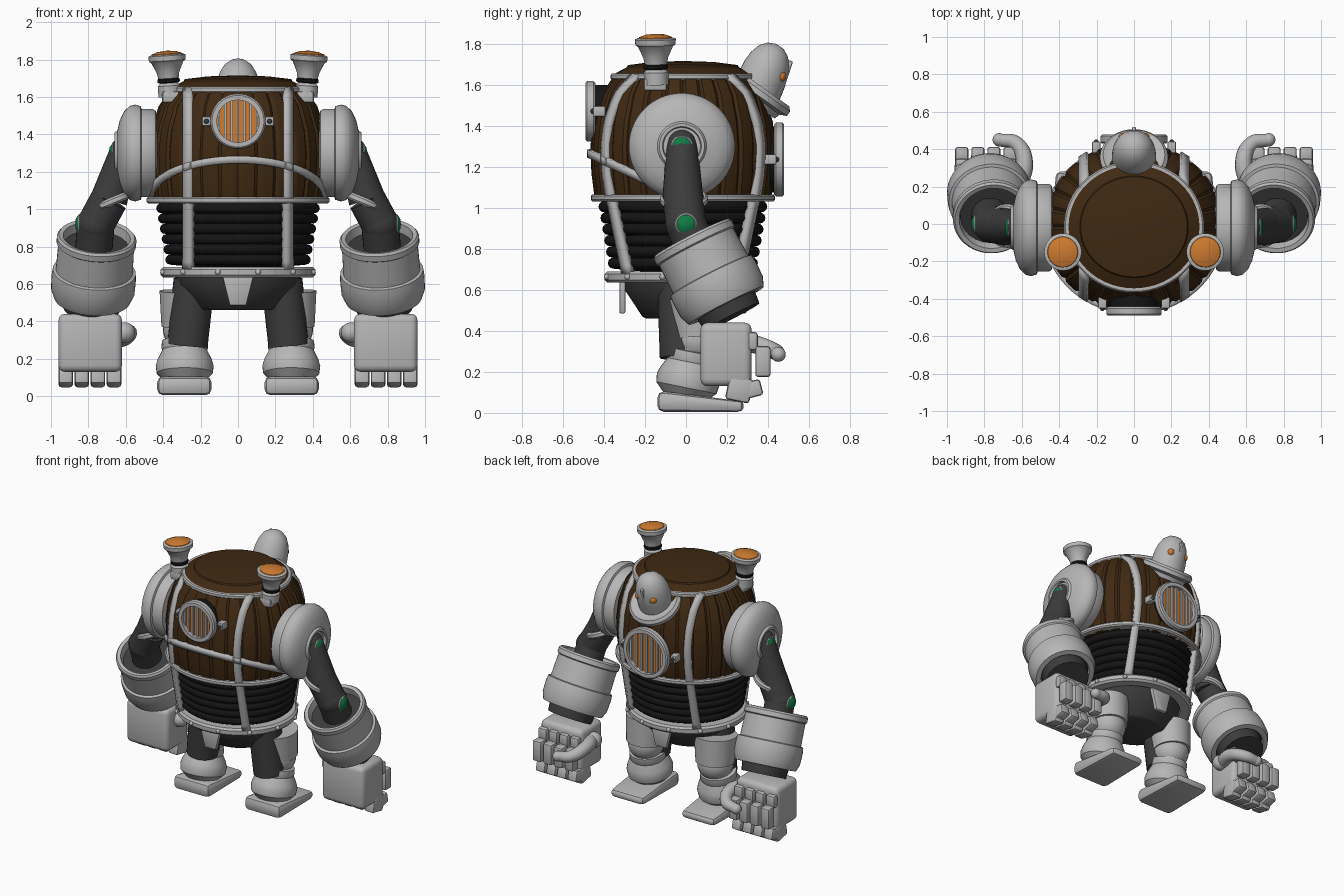
import bpy, bmesh, math
from mathutils import Vector, Matrix

if "Cube" in bpy.data.objects:
    bpy.data.objects.remove(bpy.data.objects["Cube"])


def material(name, rgb):
    m = bpy.data.materials.new(name)
    m.use_nodes = True
    m.diffuse_color = (*rgb, 1)
    b = m.node_tree.nodes["Principled BSDF"]
    b.inputs["Base Color"].default_value = (*rgb, 1)
    b.inputs["Roughness"].default_value = 0.6
    return m


STEEL = material("light steel", (.47, .47, .47))
DARK = material("dark grey", (.045, .045, .045))
BLACK = material("black rubber", (.007, .007, .007))
BROWN = material("dark brown wood", (.05, .022, .006))
ORANGE = material("amber", (.62, .2, .03))
GREEN = material("green", (.006, .2, .06))
CY, RATIO = -.015, .94   # body centre and depth ratio


def finish(name, bm, mat, matrix=None):
    bmesh.ops.remove_doubles(bm, verts=bm.verts, dist=1e-5)
    bmesh.ops.recalc_face_normals(bm, faces=bm.faces)
    me = bpy.data.meshes.new(name)
    bm.to_mesh(me)
    bm.free()
    me.materials.append(mat)
    me.shade_smooth()
    me.set_sharp_from_angle(angle=math.radians(35))
    ob = bpy.data.objects.new(name, me)
    if matrix:
        ob.matrix_world = matrix
    bpy.context.collection.objects.link(ob)
    return ob


def lathe(name, profile, mat, loc=(0, 0, 0), axis=(0, 0, 1), segs=40, sy=1, groove=0):
    """Turn (radius, height) points around an axis; groove sinks every sixth column."""
    bm = bmesh.new()
    cols = []
    for i in range(segs):
        a = math.tau * i / segs
        k = groove if i % 6 == 0 else 0
        cols.append([bm.verts.new((max(r - k, 0) * math.cos(a), max(r - k, 0) * math.sin(a) * sy, h))
                     for r, h in profile])
    for i in range(segs):
        a, b = cols[i - 1], cols[i]
        for j in range(len(profile) - 1):
            bm.faces.new((a[j], b[j], b[j + 1], a[j + 1]))
    bmesh.ops.remove_doubles(bm, verts=bm.verts, dist=1e-5)
    bmesh.ops.dissolve_degenerate(bm, edges=bm.edges, dist=1e-6)
    rot = Vector(axis).to_track_quat('Z', 'Y').to_matrix().to_4x4()
    return finish(name, bm, mat, Matrix.Translation(loc) @ rot)


def ring(name, r, z0, z1, thick, mat, loc=(0, 0, 0), axis=(0, 0, 1), sy=1):
    c = min(thick, z1 - z0) * .25
    prof = [(r - thick, z0), (r - c, z0), (r, z0 + c), (r, z1 - c), (r - c, z1), (r - thick, z1), (r - thick, z0)]
    return lathe(name, prof, mat, loc, axis, 56, sy)


def rod(name, p, q, r1, r2, mat):
    d = Vector(q) - Vector(p)
    return lathe(name, [(0, 0), (r1, 0), (r2, d.length), (0, d.length)], mat, p, d, 28)


def ball(name, c, r, mat):
    bm = bmesh.new()
    bmesh.ops.create_uvsphere(bm, u_segments=24, v_segments=14, radius=r)
    return finish(name, bm, mat, Matrix.Translation(c))


def box(name, c, size, mat, bevel=.01, segs=2, tilt=0, shape=None):
    bm = bmesh.new()
    bmesh.ops.create_cube(bm, size=1)
    for v in bm.verts:
        v.co = Vector(a * b for a, b in zip(v.co, size))
    if bevel:
        bmesh.ops.bevel(bm, geom=bm.edges[:], offset=bevel, segments=segs, profile=.5, affect='EDGES')
    if shape:
        for v in bm.verts:
            shape(v.co)
    return finish(name, bm, mat, Matrix.Translation(c) @ Matrix.Rotation(tilt, 4, 'X'))


def strap(name, pairs, mat):
    bm = bmesh.new()
    rows = [(bm.verts.new(a), bm.verts.new(b)) for a, b in pairs]
    for (a, b), (c, d) in zip(rows, rows[1:]):
        bm.faces.new((a, b, d, c))
    ob = finish(name, bm, mat)
    mod = ob.modifiers.new("thickness", 'SOLIDIFY')
    mod.thickness, mod.offset = .035, 0


# Body barrel, bellows and hoops
BODY = [(.39, .68), (.45, 1.02), (.46, 1.06), (.475, 1.17), (.48, 1.3), (.466, 1.42), (.425, 1.55), (.36, 1.64)]


def radius(z):
    for (r0, z0), (r1, z1) in zip(BODY, BODY[1:]):
        if z <= z1:
            return r0 + (r1 - r0) * (z - z0) / (z1 - z0)
    return BODY[-1][0]


lathe("wooden_barrel", [(0, 1.03), (.45, 1.03)] + BODY[2:], BROWN, (0, CY, 0), segs=168, sy=RATIO, groove=.012)
lathe("barrel_lid", [(.36, 1.63), (.35, 1.655), (.29, 1.685), (.285, 1.695), (.16, 1.71), (0, 1.715)],
      BROWN, (0, CY, 0), segs=56, sy=RATIO)
ribs = [(0, 1.03)]
for i in range(6):
    zc = 1.005 - i * .055
    for k in range(7):
        a = math.pi * k / 6
        ribs.append((radius(zc) - .04 + .03 * math.sin(a), zc + .0275 * math.cos(a)))
lathe("bellows", ribs + [(0, .67)], BLACK, (0, CY, 0), segs=56, sy=RATIO)
ring("top_hoop", .375, 1.622, 1.655, .04, STEEL, (0, CY, 0), sy=RATIO)
ring("middle_hoop", .488, 1.03, 1.065, .06, STEEL, (0, CY, 0), sy=.92)
ring("waist_hoop", .415, .635, .69, .08, STEEL, (0, CY, 0), sy=.92)
for i in range(12):
    a = math.tau * (i + .5) / 12
    ball("waist_bolt", (.415 * math.cos(a), CY + .382 * math.sin(a), .663), .015, STEEL)

# Straps up the body and the arched strap across the front
for s in (1, -1):
    for f in (1, -1):
        pairs = []
        for i in range(25):
            z = .68 + .96 * i / 24
            pairs.append([(s * x, CY + f * RATIO * math.sqrt(radius(z) ** 2 - x * x), z) for x in (.243, .287)])
        strap("body_strap", pairs, STEEL)
arch = []
for i in range(33):
    a = math.radians(-85 + 170 * i / 32)
    z = 1.05 + .215 * math.cos(a)
    arch.append([(radius(h) * math.sin(a), CY - RATIO * radius(h) * math.cos(a), h) for h in (z - .02, z + .02)])
strap("arched_strap", arch, STEEL)

# Round barred vents on both faces
for f, y, z, r in ((-1, .452, 1.47, .147), (1, .44, 1.235, .18)):
    c, ax = (0, f * y, z), (0, f, 0)
    rod("vent_housing", (0, f * (y - .12), z), c, r - .02, r - .02, BLACK)
    rod("vent_glow", c, (0, f * (y + .008), z), r - .025, r - .025, ORANGE)
    ring("vent_rim", r, -.01, .038, .034, STEEL, c, ax)
    for i in range(-3, 4):
        x = i * r * .23
        h = 2 * math.sqrt((r - .02) ** 2 - x * x)
        box("vent_bar", (x, f * (y + .014), z), (r * .085, .014, h), STEEL, 0)
    for s in (1, -1):
        box("vent_lug", (s * (r + .022), f * (y - .03), z), (.045, .06, .05), STEEL, .006)
        ball("vent_lug_bolt", (s * (r + .022), f * y, z), .013, DARK)

# Head, collar and eyes
lathe("head_collar", [(0, -.06), (.14, -.06), (.15, -.03), (.182, -.015), (.182, .012), (.165, .03), (.13, .015), (0, .015)],
      STEEL, (0, .352, 1.565), (0, .58, .81))
lathe("head_dome", [(.118, -.04), (.118, .06), (.113, .12), (.1, .17), (.076, .215), (.042, .242), (0, .252)],
      STEEL, (0, .345, 1.565), (0, .38, .92))
box("nose_ridge", (0, .487, 1.655), (.022, .03, .13), STEEL, .008, tilt=-.32)
for s in (1, -1):
    ball("eye", (s * .058, .462, 1.64), .026, ORANGE)

# Pelvis
lathe("pelvis", [(0, .66), (.34, .66), (.33, .6), (.23, .47), (.21, .46), (0, .46)], DARK, (0, CY, 0), sy=.86)


def narrow(co):
    if co.z < 0:
        co.x *= .55


for f in (1, -1):
    box("pelvis_plate", (0, CY + f * .295, .565), (.165, .03, .16), STEEL, .008, shape=narrow)


def foot_shape(co):
    if co.y > 0:
        co.z = -.05 + (co.z + .05) * .55
        co.x *= .92


for s, side in ((1, "left_"), (-1, "right_")):
    def P(x, y, z):
        return (s * x, y, z)

    # Lamp on the shoulder
    lean = P(.07, -.02, 1)
    at = P(.365, -.145, 1.6)
    box(side + "lamp_bracket", P(.36, -.15, 1.6), (.09, .11, .06), STEEL)
    lathe(side + "lamp_stem", [(0, 0), (.06, 0), (.06, .06), (.045, .075), (.045, .1), (0, .1)], STEEL, at, lean)
    ring(side + "lamp_seal", .06, .075, .1, .06, BLACK, at, lean)
    lathe(side + "lamp_cup", [(0, .1), (.055, .1), (.06, .13), (.085, .185), (.098, .195), (.1, .222), (.085, .228), (0, .222)],
          STEEL, at, lean)
    lathe(side + "lamp_lens", [(.086, .22), (.08, .232), (.05, .243), (0, .248)], ORANGE, at, lean)

    # Shoulder dome
    lathe(side + "shoulder", [(0, .4), (.225, .44), (.235, .455), (.235, .515), (.25, .52), (.259, .55), (.251, .58),
                              (.222, .61), (.175, .632), (.12, .645), (.11, .66), (.095, .66), (.09, .64), (0, .64)],
          STEEL, (0, -.02, 1.3), (s, 0, 0), 56)

    # Upper arm, cuff and elbow
    a, b, e = P(.61, -.02, 1.31), P(.69, -.015, 1.05), P(.76, 0, .92)
    ball(side + "shoulder_joint", a, .075, DARK)
    rod(side + "upper_arm", a, b, .075, .1, DARK)
    rod(side + "elbow_sleeve", b, e, .1, .1, DARK)
    ball(side + "elbow", e, .102, DARK)
    rod(side + "elbow_stem", e, P(.77, .05, .8), .1, .1, DARK)
    ring(side + "arm_cuff", .117, -.02, .022, .05, STEEL, P(.675, -.01, 1.04), P(.38, 0, .92))
    for x, y, z in ((.655, -.02, 1.3), (.835, 0, .92)):
        ring(side + "joint_rim", .052, 0, .02, .02, STEEL, P(x, y, z), (s, 0, 0))
        lathe(side + "joint_cap", [(.045, -.05), (.045, .02), (.03, .032), (0, .036)], GREEN, P(x, y, z), (s, 0, 0))

    # Forearm drum
    top, ax = P(.755, .03, .85), Vector(P(.025, .17, -.335)).normalized()
    lathe(side + "forearm", [(.17, .07), (.18, 0), (.203, -.005), (.213, .008), (.213, .04), (.203, .047), (.206, .2),
                             (.222, .205), (.226, .24), (.224, .32), (.205, .368), (.17, .37), (.165, .34)],
          STEEL, top, ax, 48)
    t = Vector(top)
    rod(side + "forearm_core", t + ax * .05, t + ax * .35, .172, .172, DARK)
    rod(side + "wrist", t + ax * .34, t + ax * .43, .16, .15, DARK)

    # Hand with curled fingers and thumb
    box(side + "palm", P(.79, .195, .285), (.34, .25, .31), STEEL, .035, 3)
    for i in range(4):
        x = .663 + i * .086
        box(side + "finger_base", P(x, .26, .115), (.078, .12, .12), STEEL, .016, tilt=-.2)
        box(side + "finger_middle", P(x, .32, .115), (.074, .1, .08), STEEL, .014, tilt=.25)
        box(side + "finger_tip", P(x, .375, .25), (.07, .075, .15), STEEL, .014)
        box(side + "knuckle", P(x, .325, .35), (.07, .05, .09), STEEL, .016)
    cu = bpy.data.curves.new(side + "thumb", 'CURVE')
    cu.dimensions, cu.bevel_depth, cu.bevel_resolution = '3D', .045, 5
    sp = cu.splines.new('BEZIER')
    path = [(.62, .2, .34, 1.1), (.585, .33, .335, 1), (.63, .43, .3, .9), (.72, .45, .285, .75)]
    sp.bezier_points.add(len(path) - 1)
    for bp, (x, y, z, r) in zip(sp.bezier_points, path):
        bp.co, bp.radius = P(x, y, z), r
        bp.handle_left_type = bp.handle_right_type = 'AUTO'
    cu.materials.append(STEEL)
    bpy.context.collection.objects.link(bpy.data.objects.new(side + "thumb", cu))
    ball(side + "thumb_base", P(.605, .2, .34), .055, STEEL)
    ball(side + "thumb_tip", P(.72, .45, .285), .036, STEEL)

    # Leg with rear guard and knee
    rod(side + "leg", P(.235, -.03, .62), P(.27, -.02, .27), .11, .108, DARK)
    rod(side + "thigh_guard", P(.275, .05, .56), P(.28, .065, .37), .145, .13, STEEL)
    ball(side + "knee", P(.28, .06, .36), .122, STEEL)
    rod(side + "shin", P(.28, .05, .36), P(.29, .02, .2), .1, .1, STEEL)

    # Ankle bell and foot
    lathe(side + "ankle_bell", [(0, .07), (.11, .07), (.15, .11), (.155, .15), (.145, .185), (.12, .235), (.124, .245),
                                (.122, .285), (.105, .29), (0, .29)], STEEL, P(.285, -.02, .015), (0, .2, .98))
    box(side + "foot", P(.287, .07, .055), (.29, .42, .1), STEEL, .032, 2, shape=foot_shape)
